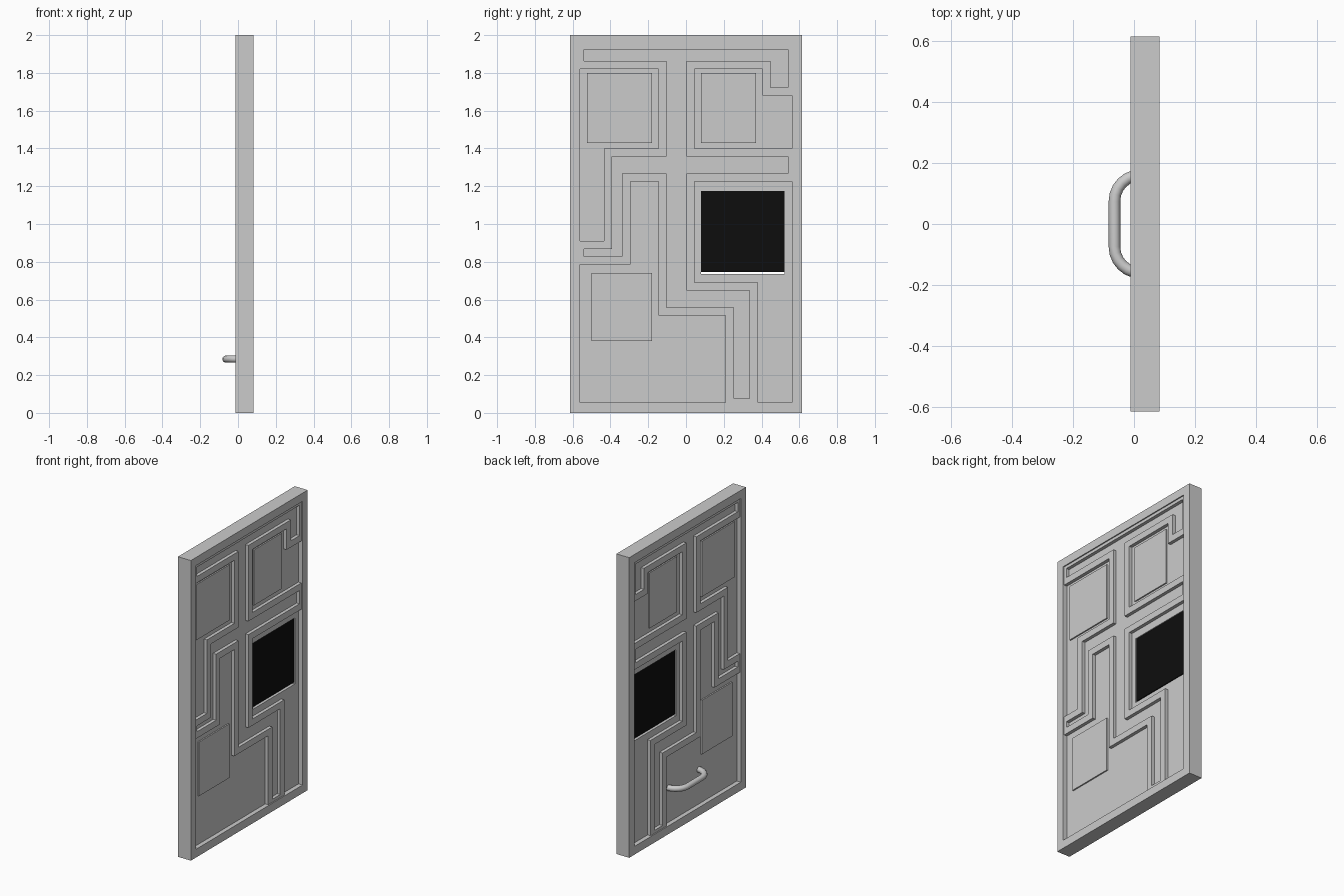
import bpy, bmesh, math

if "Cube" in bpy.data.objects:
    bpy.data.objects.remove(bpy.data.objects["Cube"])

MID = 0.0355      # slab centre in x
FRAME = 0.0475    # half thickness of frame
PANEL = 0.018     # half thickness of recessed panel
RIDGE = 0.040     # half thickness at ridge tops


def finish(bm, name):
    bmesh.ops.recalc_face_normals(bm, faces=bm.faces)
    mesh = bpy.data.meshes.new(name)
    bm.to_mesh(mesh)
    bm.free()
    ob = bpy.data.objects.new(name, mesh)
    bpy.context.collection.objects.link(ob)
    return ob


def rect(y0, z0, y1, z1):
    return [(y0, z0), (y1, z0), (y1, z1), (y0, z1)]


def ring(name, outer, inner, x0, x1):
    """Closed ring between two matching outlines in the yz plane."""
    bm = bmesh.new()
    loops = [[bm.verts.new((x, y, z)) for y, z in pts]
             for pts, x in ((outer, x0), (outer, x1), (inner, x1), (inner, x0))]
    n = len(outer)
    for a, b in zip(loops, loops[1:] + loops[:1]):
        for i in range(n):
            j = (i + 1) % n
            bm.faces.new((a[i], a[j], b[j], b[i]))
    return finish(bm, name)


def box(name, y0, z0, y1, z1, x0, x1):
    bm = bmesh.new()
    face = bm.faces.new([bm.verts.new((x0, y, z)) for y, z in rect(y0, z0, y1, z1)])
    geom = bmesh.ops.extrude_face_region(bm, geom=[face])["geom"]
    verts = [v for v in geom if isinstance(v, bmesh.types.BMVert)]
    bmesh.ops.translate(bm, verts=verts, vec=(x1 - x0, 0, 0))
    return finish(bm, name)


def inset(pts, width, end):
    """Inset a right-angled outline; edges lying on the frame get a thin wall."""
    def shift(a, b):
        dy, dz = b[0] - a[0], b[1] - a[1]
        length = math.hypot(dy, dz)
        on_frame = (dy == 0 and abs(a[0]) == 0.56) or (dz == 0 and a[1] in (0.055, 1.945))
        d = end if on_frame else width
        return -dz / length * d, dy / length * d
    out = []
    for i, p in enumerate(pts):
        s, t = shift(pts[i - 1], p), shift(p, pts[(i + 1) % len(pts)])
        out.append((p[0] + s[0] + t[0], p[1] + s[1] + t[1]))
    return out


# Outer frame and recessed panel with window opening
ring("door_frame", rect(-0.615, 0, 0.615, 2), rect(-0.56, 0.055, 0.56, 1.945),
     MID - FRAME, MID + FRAME)
ring("door_panel", rect(-0.56, 0.055, 0.56, 1.945), rect(0.08, 0.735, 0.522, 1.175),
     MID - PANEL, MID + PANEL)

# Dark window pane
pane = box("window_pane", 0.08, 0.745, 0.522, 1.175, MID - 0.012, MID + 0.012)
black = bpy.data.materials.new("black_glass")
black.diffuse_color = (0.004, 0.004, 0.004, 1)
black.use_nodes = True
black.node_tree.nodes["Principled BSDF"].inputs["Base Color"].default_value = black.diffuse_color
pane.data.materials.append(black)

# Branching channel outline, counter-clockwise
path = [(-0.56, 1.945), (-0.56, 1.82), (-0.145, 1.82), (-0.145, 1.40), (-0.435, 1.40),
        (-0.435, 0.91), (-0.56, 0.91), (-0.56, 0.785), (-0.295, 0.785), (-0.295, 1.225),
        (-0.145, 1.225), (-0.145, 0.515), (0.21, 0.515), (0.21, 0.055), (0.38, 0.055),
        (0.38, 0.69), (0.045, 0.69), (0.045, 1.225), (0.56, 1.225), (0.56, 1.40),
        (0.045, 1.40), (0.045, 1.82), (0.405, 1.82), (0.405, 1.68), (0.56, 1.68),
        (0.56, 1.945)]
plates = [(-0.525, 1.43, -0.18, 1.80), (0.08, 1.43, 0.37, 1.80), (-0.50, 0.38, -0.18, 0.74)]

# Ridges and raised plates on both faces
for side, s in (("front", 1), ("rear", -1)):
    base = MID + s * (PANEL - 0.004)
    ring(side + "_channel_ridge", path, inset(path, 0.043, 0.02), base, MID + s * RIDGE)
    for i, p in enumerate(plates):
        box(f"{side}_plate_{i + 1}", *p, base, MID + s * (PANEL + 0.009))

# Bent pull handle on the rear face
curve = bpy.data.curves.new("pull_handle", "CURVE")
curve.dimensions = "3D"
curve.bevel_depth = 0.019
curve.bevel_resolution = 4
curve.use_fill_caps = True
half = [(-0.064 + 0.085 * (1 - math.cos(a)), 0.075 + 0.085 * math.sin(a))
        for a in (math.radians(15 * k) for k in range(7))]
points = [(x, -y) for x, y in reversed(half)] + half
spline = curve.splines.new("POLY")
spline.points.add(len(points) - 1)
for sp, (x, y) in zip(spline.points, points):
    sp.co = (x, y, 0.285, 1)
    sp.radius = 1
spline.use_smooth = True
handle = bpy.data.objects.new("pull_handle", curve)
bpy.context.collection.objects.link(handle)
